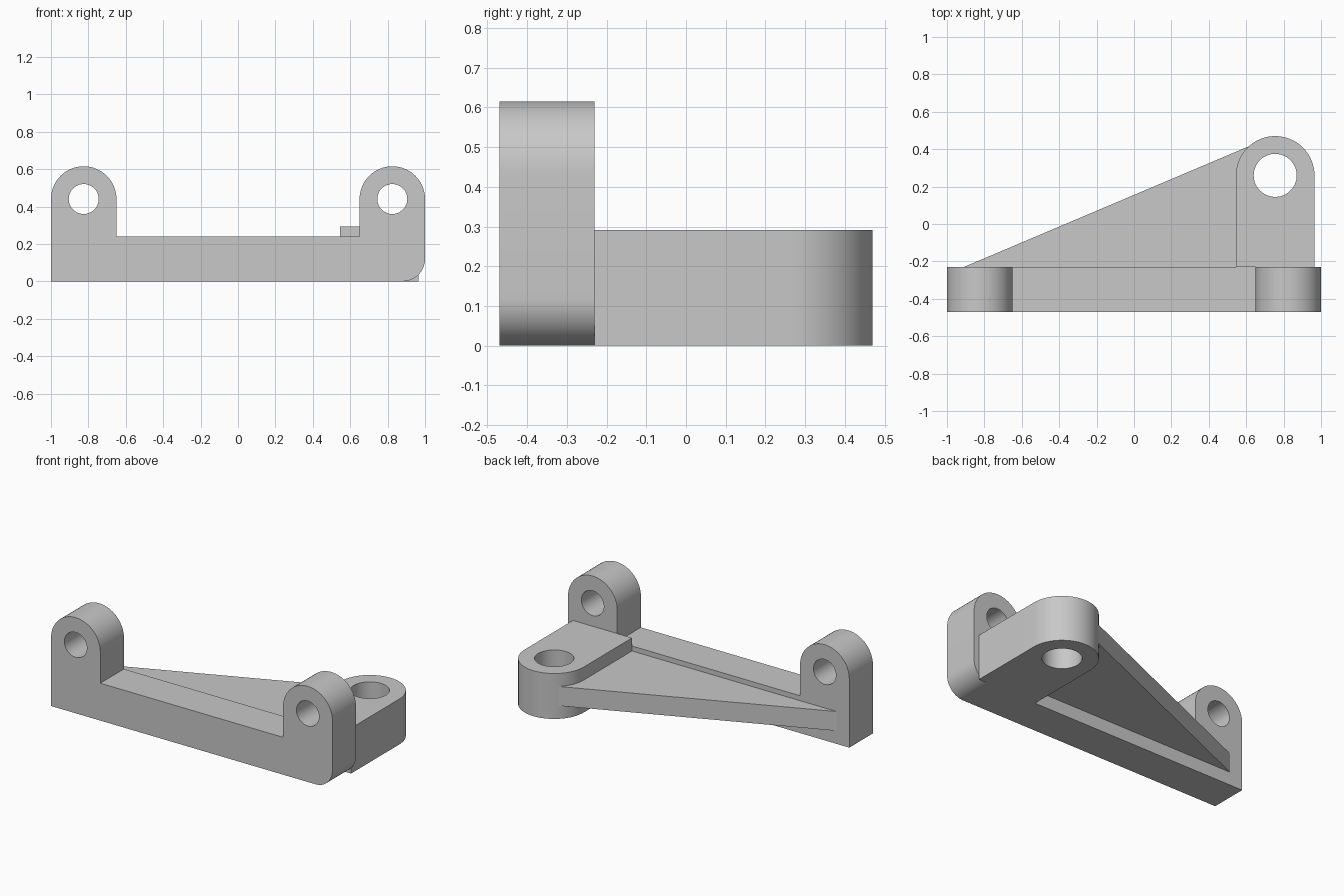
import bpy
from math import pi, sin, cos

cube = bpy.data.objects.get("Cube")
if cube:
    bpy.data.objects.remove(cube, do_unlink=True)

# Single grey finish
grey = bpy.data.materials.new("plain grey")
grey.use_nodes = True
colour = (0.58, 0.58, 0.58, 1)
grey.diffuse_color = colour
grey.node_tree.nodes["Principled BSDF"].inputs["Base Color"].default_value = colour


def arc(cx, cy, r, start, end, steps=32):
    """Points along an arc, angles in units of pi."""
    angles = [pi * (start + (end - start) * i / steps) for i in range(steps + 1)]
    return [(cx + r * cos(a), cy + r * sin(a)) for a in angles]


def circle(cx, cy, r):
    return arc(cx, cy, r, 0, 2, 64)[:-1]


def plate(name, loops, depth, location, upright=False):
    """Extrude an outline (first loop) with holes (other loops)."""
    curve = bpy.data.curves.new(name, "CURVE")
    curve.dimensions = "2D"
    curve.fill_mode = "BOTH"
    curve.extrude = depth / 2
    for loop in loops:
        spline = curve.splines.new("POLY")
        spline.points.add(len(loop) - 1)
        for point, (x, y) in zip(spline.points, loop):
            point.co = (x, y, 0, 1)
        spline.use_cyclic_u = True
    obj = bpy.data.objects.new(name, curve)
    bpy.context.collection.objects.link(obj)
    obj.location = location
    if upright:
        obj.rotation_euler.x = pi / 2
    bpy.ops.object.select_all(action="DESELECT")
    obj.select_set(True)
    bpy.context.view_layer.objects.active = obj
    bpy.ops.object.convert(target="MESH")
    obj = bpy.context.view_layer.objects.active
    obj.name = name
    obj.data.materials.clear()
    obj.data.materials.append(grey)
    bpy.ops.object.shade_smooth_by_angle(angle=pi / 6)
    return obj


# Front bar with two rounded ears and one rounded lower corner
ear_x, ear_z, ear_r = 0.825, 0.44, 0.175
bar_top, corner = 0.24, 0.12
outline = [(-1, 0)]
outline += arc(1 - corner, corner, corner, -0.5, 0, 16)
outline += arc(ear_x, ear_z, ear_r, 0, 1)
outline += [(ear_x - ear_r, bar_top), (ear_r - ear_x, bar_top)]
outline += arc(-ear_x, ear_z, ear_r, 0, 1)
ear_holes = [circle(side * ear_x, ear_z, 0.08) for side in (-1, 1)]
plate("front_bar_with_ears", [outline] + ear_holes, 0.24, (0, -0.35, 0), upright=True)

# Rear lug with a vertical hole
lug_x, lug_y, lug_r, back = 0.755, 0.26, 0.21, -0.23
lug = [(lug_x - lug_r, back), (lug_x + lug_r, back)]
lug += arc(lug_x, lug_y, lug_r, 0, 1)
plate("rear_lug", [lug, circle(lug_x, lug_y, 0.115)], 0.292, (0, 0, 0.146))

# Triangular web bracing the lug to the bar
web = [(-0.91, back), (0.62, back), (0.62, 0.418)]
plate("bracing_web", [web], 0.124, (0, 0, 0.146))
